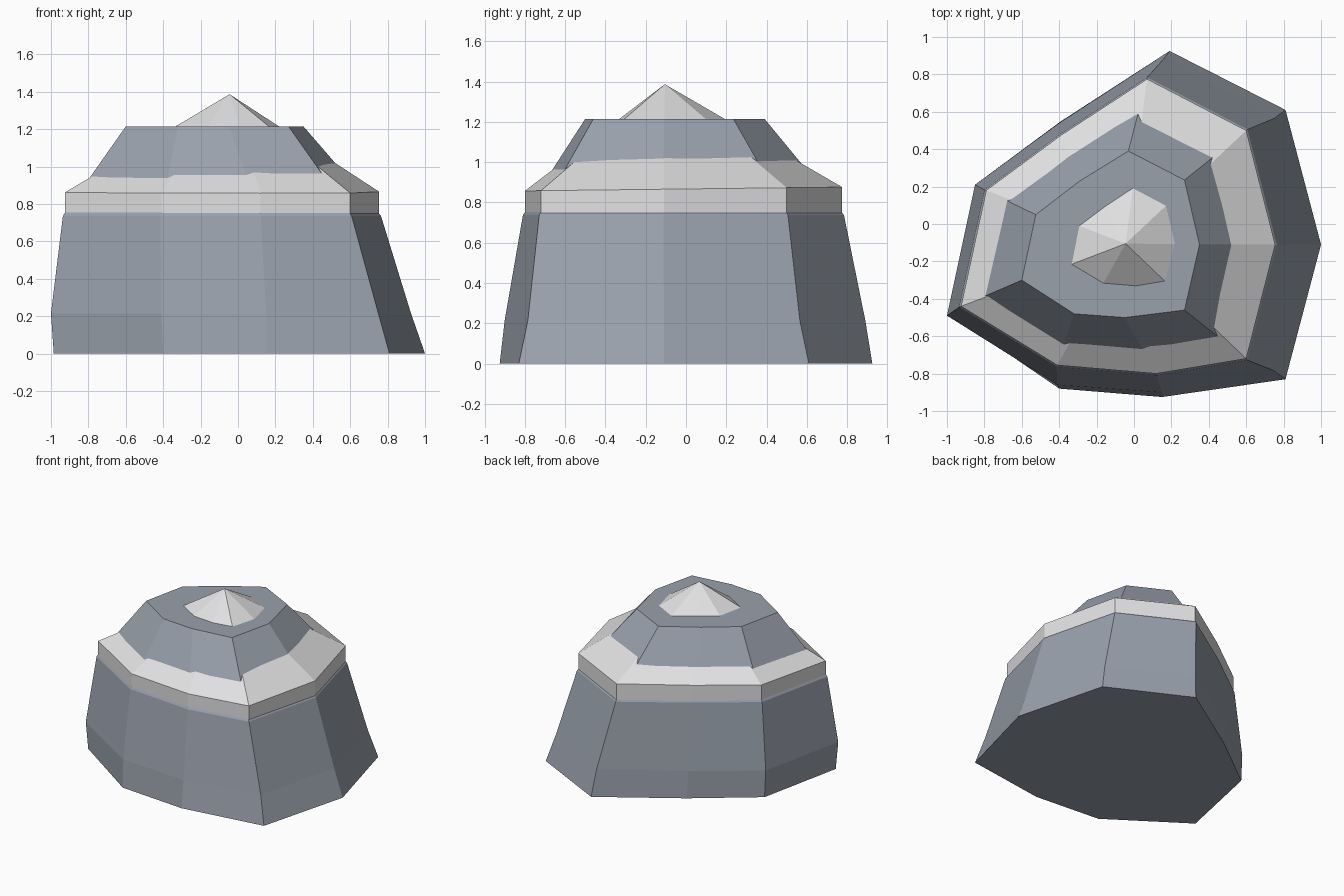
import bpy, bmesh

if "Cube" in bpy.data.objects:
    bpy.data.objects.remove(bpy.data.objects["Cube"])


def material(name, color):
    m = bpy.data.materials.new(name)
    m.diffuse_color = (*color, 1.0)
    m.use_nodes = True
    m.node_tree.nodes["Principled BSDF"].inputs["Base Color"].default_value = m.diffuse_color
    return m


def loft(name, rings, mat, apex=None):
    """Skin a stack of 9-point rings; close with flat caps or an apex."""
    bm = bmesh.new()
    rows = [[bm.verts.new(p) for p in ring] for ring in rings]
    n = len(rows[0])
    for low, high in zip(rows, rows[1:]):
        for i in range(n):
            j = (i + 1) % n
            bm.faces.new((low[i], low[j], high[j], high[i]))
    bm.faces.new(rows[0][::-1])
    if apex:
        tip = bm.verts.new(apex)
        for i in range(n):
            bm.faces.new((rows[-1][i], rows[-1][(i + 1) % n], tip))
    else:
        bm.faces.new(rows[-1])
    bmesh.ops.recalc_face_normals(bm, faces=bm.faces[:])
    mesh = bpy.data.meshes.new(name)
    bm.to_mesh(mesh)
    bm.free()
    mesh.materials.append(mat)
    obj = bpy.data.objects.new(name, mesh)
    bpy.context.collection.objects.link(obj)
    return obj


def at(outline, z):
    return [(x, y, z) for x, y in outline]


stone = material("blue grey stone", (0.318, 0.355, 0.41))
snow = material("white snow", (0.75, 0.75, 0.76))

# Irregular nine-sided outlines, counter-clockwise from the left corner
base = [(-0.985, -0.48), (-0.40, -0.88), (0.15, -0.925), (0.81, -0.83), (1.0, -0.11),
        (0.81, 0.61), (0.19, 0.925), (-0.39, 0.55), (-0.84, 0.21)]
lower = [(-1.0, -0.49), (-0.41, -0.86), (0.15, -0.90), (0.75, -0.785), (0.925, -0.11),
         (0.75, 0.565), (0.165, 0.89), (-0.40, 0.54), (-0.85, 0.21)]
band = [(-0.925, -0.44), (-0.41, -0.755), (0.12, -0.80), (0.60, -0.72), (0.755, -0.11),
        (0.60, 0.50), (0.07, 0.775), (-0.39, 0.475), (-0.79, 0.18)]
top = [(-0.60, -0.30), (-0.32, -0.48), (-0.05, -0.50), (0.27, -0.46), (0.35, -0.11),
       (0.27, 0.235), (-0.03, 0.39), (-0.29, 0.23), (-0.525, 0.05)]

# Boulder: shoulder ring sits just outside the snow band
shoulder = [(x * 1.012, y * 1.012) for x, y in band]
loft("boulder", [at(base, 0), at(lower, 0.215), at(shoulder, 0.737), at(top, 1.215)], stone)

# Snow cap: vertical band plus a shallow cone whose tip pokes through the boulder top
rim = [(x, y, 0.867 + 0.012 * y) for x, y in band]
loft("snow_cap", [at(band, 0.735), rim], snow, apex=(-0.045, -0.105, 1.387))
